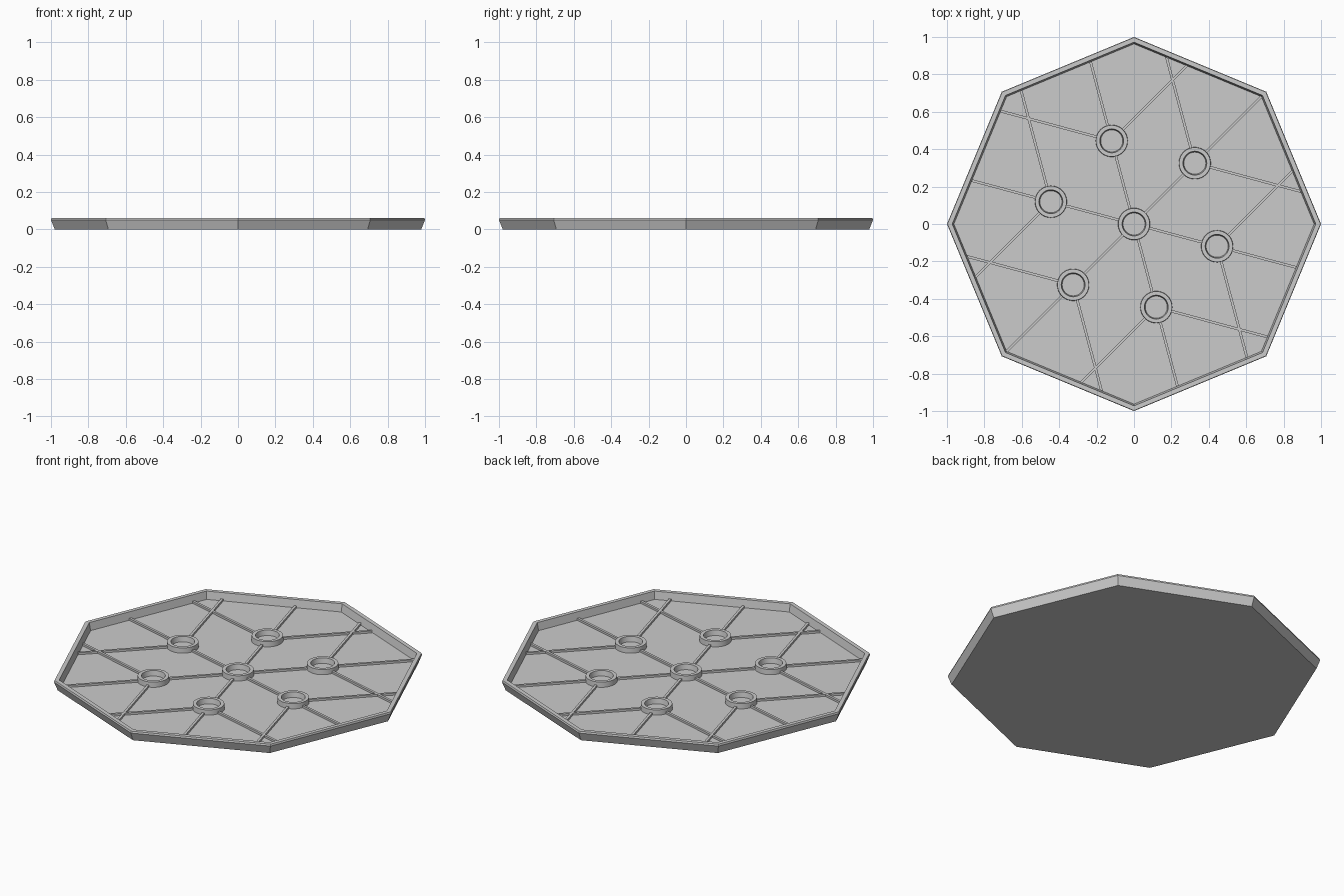
import bpy, bmesh, math
from mathutils import Vector, Matrix

cube = bpy.data.objects.get("Cube")
if cube:
    bpy.data.objects.remove(cube, do_unlink=True)

FLOOR = 0.015          # height of the tray floor
INNER = 0.963          # corner radius of the floor
RING_OUT = 0.086
RING_DIST = 0.46       # distance from the centre to the outer rings

grey = bpy.data.materials.new("plain_grey")
grey.use_nodes = True
grey.diffuse_color = (0.6, 0.6, 0.6, 1)
grey.node_tree.nodes["Principled BSDF"].inputs["Base Color"].default_value = (0.6, 0.6, 0.6, 1)


def add_object(name, bm):
    bmesh.ops.recalc_face_normals(bm, faces=bm.faces)
    mesh = bpy.data.meshes.new(name)
    bm.to_mesh(mesh)
    bm.free()
    mesh.materials.append(grey)
    obj = bpy.data.objects.new(name, mesh)
    bpy.context.collection.objects.link(obj)
    return obj


def lathe(name, profile, sides, closed):
    """Revolve a radius/height profile; cap its ends unless it is a closed loop."""
    bm = bmesh.new()
    loops = []
    for r, z in profile:
        angles = [math.tau * i / sides for i in range(sides)]
        loops.append([bm.verts.new((r * math.cos(a), r * math.sin(a), z)) for a in angles])
    pairs = list(zip(loops, loops[1:]))
    if closed:
        pairs.append((loops[-1], loops[0]))
    else:
        bm.faces.new(loops[0])
        bm.faces.new(loops[-1])
    for a, b in pairs:
        for i in range(sides):
            j = (i + 1) % sides
            bm.faces.new((a[i], a[j], b[j], b[i]))
    return add_object(name, bm)


def polar(deg, r=1.0):
    return Vector((math.cos(math.radians(deg)), math.sin(math.radians(deg)), 0)) * r


def distance_to_wall(start, direction):
    """Distance along a direction to the octagonal inner wall."""
    apothem = INNER * math.cos(math.pi / 8)
    hits = []
    for k in range(8):
        n = polar(22.5 + 45 * k)
        if n.dot(direction) > 0.01:
            hits.append((apothem - n.dot(start)) / n.dot(direction))
    return min(hits)


def add_rib(bm, start, deg, near, far):
    size = Vector((far - near, 0.014, 0.014))
    middle = start + polar(deg, (near + far) / 2) + Vector((0, 0, FLOOR + 0.005))
    matrix = (Matrix.Translation(middle) @ Matrix.Rotation(math.radians(deg), 4, "Z")
              @ Matrix.Diagonal(size).to_4x4())
    bmesh.ops.create_cube(bm, size=1, matrix=matrix)


# Octagonal tray with flared wall and rim
lathe("tray", [(0.98, 0), (1.0, 0.05), (0.997, 0.06), (0.972, 0.06), (INNER, FLOOR)], 8, False)

# Raised rings: one in the middle and six around it
ring_profile = [(RING_OUT, FLOOR - 0.004), (RING_OUT - 0.002, FLOOR + 0.03),
                (0.064, FLOOR + 0.03), (0.058, FLOOR - 0.004)]
spokes = [45 + 60 * k for k in range(6)]
centres = [Vector((0, 0, 0))] + [polar(d, RING_DIST) for d in spokes]
for i, centre in enumerate(centres):
    ring = lathe("centre_ring" if i == 0 else f"outer_ring_{i}", ring_profile, 40, True)
    ring.location = centre
    bpy.ops.object.select_all(action="DESELECT")
    ring.select_set(True)
    bpy.context.view_layer.objects.active = ring
    bpy.ops.object.shade_smooth_by_angle(angle=math.radians(35))

# Floor ribs: spokes between rings, then three branches from each outer ring to the wall
bm = bmesh.new()
near = RING_OUT - 0.01
for deg, centre in zip(spokes, centres[1:]):
    add_rib(bm, Vector((0, 0, 0)), deg, near, RING_DIST - near)
    for turn in (-60, 0, 60):
        add_rib(bm, centre, deg + turn, near, distance_to_wall(centre, polar(deg + turn)))
add_object("floor_ribs", bm)
